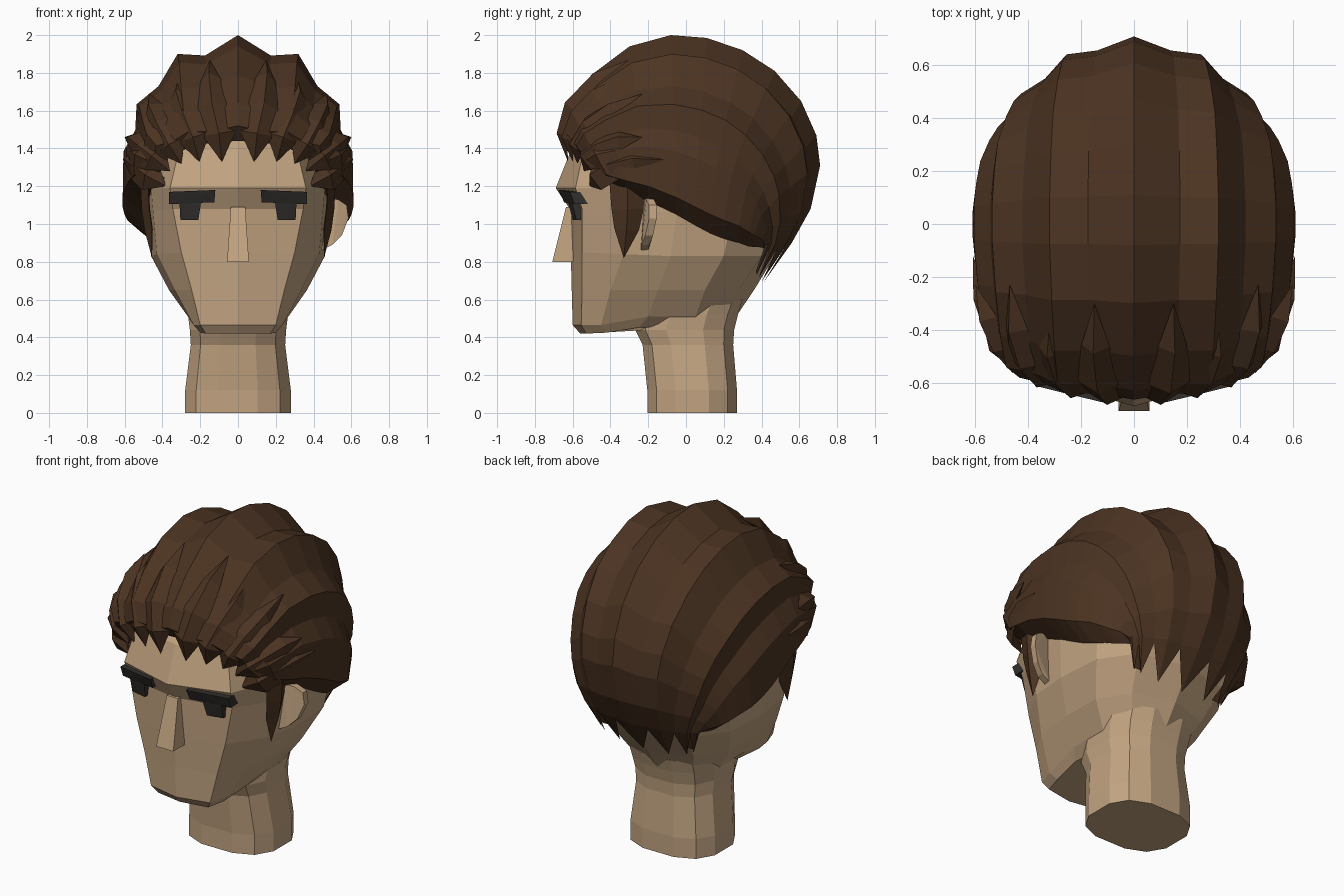
import bpy, bmesh, math
from mathutils import Vector

if "Cube" in bpy.data.objects:
    bpy.data.objects.remove(bpy.data.objects["Cube"])


def material(name, rgb):
    m = bpy.data.materials.new(name)
    m.diffuse_color = (*rgb, 1)
    m.use_nodes = True
    m.node_tree.nodes["Principled BSDF"].inputs["Base Color"].default_value = m.diffuse_color
    return m


SKIN = material("skin", (0.54, 0.37, 0.22))
HAIR = material("brown_hair", (0.072, 0.034, 0.016))
DARK = material("charcoal", (0.032, 0.029, 0.026))


def finish(name, bm, mat):
    bmesh.ops.remove_doubles(bm, verts=bm.verts, dist=0.0005)
    bmesh.ops.recalc_face_normals(bm, faces=bm.faces)
    me = bpy.data.meshes.new(name)
    bm.to_mesh(me)
    bm.free()
    me.materials.append(mat)
    ob = bpy.data.objects.new(name, me)
    bpy.context.collection.objects.link(ob)
    return ob


def loft(name, rings, mat):
    """Closed rings joined by quads, capped at both ends."""
    bm = bmesh.new()
    vr = [[bm.verts.new(p) for p in r] for r in rings]
    n = len(vr[0])
    for a, b in zip(vr, vr[1:]):
        for i in range(n):
            bm.faces.new((a[i], a[(i + 1) % n], b[(i + 1) % n], b[i]))
    bm.faces.new(vr[0])
    bm.faces.new(vr[-1])
    return finish(name, bm, mat)


def hull(name, pts, mat):
    bm = bmesh.new()
    for p in pts:
        bm.verts.new(p)
    bmesh.ops.convex_hull(bm, input=bm.verts)
    bmesh.ops.dissolve_limit(bm, angle_limit=0.02, verts=bm.verts, edges=bm.edges)
    return finish(name, bm, mat)


def lock(name, path, width, height, center=Vector((0, 0, 1.15))):
    """Leaf-shaped strand with a raised ridge, pointed at its ends."""
    path = [Vector(p) for p in path]
    bm = bmesh.new()
    rows = []
    for i, p in enumerate(path):
        t = (path[min(i + 1, len(path) - 1)] - path[max(i - 1, 0)]).normalized()
        n = p - center
        n = (n - t * n.dot(t)).normalized()
        s = t.cross(n)
        k = width[i]
        h = height if k > 0 else 0
        rows.append([bm.verts.new(q) for q in
                     (p - s * k - n * h, p + n * h, p + s * k - n * h, p - n * h * 1.2)])
    for a, b in zip(rows, rows[1:]):
        for i in range(4):
            bm.faces.new((a[i], a[(i + 1) % 4], b[(i + 1) % 4], b[i]))
    bmesh.ops.dissolve_degenerate(bm, dist=0.0005, edges=bm.edges)
    return finish(name, bm, HAIR)


# Head: half sections from face middle to back middle, (front z, back z, points)
sections = [
    (.42, .46, [(0, -.56), (.17, -.53), (.2, -.42), (.22, -.25), (.2, 0), (.12, .15), (0, .2)]),
    (.465, .51, [(0, -.6), (.2, -.555), (.235, -.45), (.265, -.2), (.265, .05), (.18, .2), (0, .265)]),
    (.65, .65, [(0, -.605), (.245, -.55), (.335, -.4), (.365, -.15), (.36, .1), (.25, .28), (0, .36)]),
    (.85, .83, [(0, -.61), (.3, -.55), (.43, -.33), (.46, -.08), (.44, .2), (.3, .4), (0, .47)]),
    (1.08, 1.06, [(0, -.615), (.345, -.55), (.45, -.35), (.49, -.05), (.47, .25), (.32, .48), (0, .55)]),
    (1.19, 1.2, [(0, -.69), (.36, -.585), (.46, -.35), (.49, -.05), (.47, .25), (.32, .48), (0, .55)]),
    (1.4, 1.4, [(0, -.605), (.31, -.54), (.42, -.33), (.45, -.05), (.43, .25), (.3, .45), (0, .5)]),
    (1.6, 1.6, [(0, -.4), (.2, -.36), (.27, -.22), (.3, 0), (.27, .2), (.18, .3), (0, .33)]),
]
rings = []
for zf, zb, half in sections:
    full = half + [(-x, y) for x, y in half[-2:0:-1]]
    rings.append([(x, y, zf + (zb - zf) * min(1, max(0, (y + .45) / .25))) for x, y in full])
loft("head", rings, SKIN)

# Neck, slightly squared: (z, half width, front y, back y)
rings = []
for z, rx, yf, yb in [(0, .28, -.205, .27), (.12, .28, -.205, .27), (.36, .25, -.23, .25),
                      (.44, .255, -.27, .255), (.52, .265, -.25, .275), (.6, .27, -.2, .3)]:
    ring = []
    for i in range(12):
        a = math.radians(15 + 30 * i)
        c, s = (math.copysign(abs(f(a)) ** .75, f(a)) / .975 for f in (math.cos, math.sin))
        ring.append((rx * c, (yf + yb) / 2 + (yb - yf) / 2 * s, z))
    rings.append(ring)
loft("neck", rings, SKIN)

# Nose wedge
hull("nose", [(s * x, y, z) for s in (-1, 1) for x, y, z in
              ((.038, -.635, 1.09), (.038, -.58, 1.09), (.058, -.708, .8), (.058, -.58, .8))], SKIN)

# Single exposed ear, standing out sideways
hull("ear", [(x, y + d, z) for x, y, z in
             ((.44, -.24, .86), (.5, -.235, .89), (.55, -.215, .94), (.585, -.195, 1.03),
              (.575, -.195, 1.1), (.53, -.21, 1.13), (.45, -.22, 1.14)) for d in (0, .04)], SKIN)

# Eyebrows and eyes
for side, s in (("left", -1), ("right", 1)):
    hull(side + "_eyebrow", [(s * x, y + d, z) for x, y, z in
                             ((.12, -.675, 1.18), (.365, -.615, 1.17), (.365, -.59, 1.105), (.125, -.645, 1.115))
                             for d in (0, .08)], DARK)
    hull(side + "_eye", [(s * x, y + d, z) for x, y, z in
                         ((.195, -.625, 1.12), (.31, -.605, 1.12), (.305, -.58, 1.02), (.21, -.6, 1.02))
                         for d in (0, .07)], DARK)

# Main hair: scalloped shell; rows run forehead to nape as
# (crown y, crown z, half width, side edge y, side edge z)
rows = [(-.6, 1.44, .42, -.48, 1.24), (-.665, 1.52, .5, -.47, 1.27), (-.63, 1.64, .56, -.42, 1.26),
        (-.5, 1.79, .585, -.32, 1.23), (-.3, 1.94, .605, -.2, 1.2), (-.08, 2.0, .62, -.05, 1.14),
        (.11, 1.985, .62, .05, 1.09), (.3, 1.92, .61, .13, 1.05), (.47, 1.81, .595, .2, 1.02),
        (.61, 1.65, .56, .28, .99), (.69, 1.47, .525, .33, .96), (.71, 1.31, .495, .36, .94),
        (.66, 1.08, .44, .4, .92), (.56, .9, .39, .42, .89), (.41, .69, .32, .37, .75)]
# Ridge and valley angles down one side with their radial scale
half = [(0, 1), (18, .91), (31, 1), (47, .93), (60, 1), (69, .94), (78, 1), (91, .985)]
columns = [(-a, k) for a, k in half[:0:-1]] + half
last = len(rows) - 1


def shell_point(j, ang, k):
    yc, zc, hx, ya, za = rows[j]
    a = math.radians(ang)
    c = max(0, math.cos(a))
    cy = c ** (.8 + .6 * min(1, max(0, (j - 5) / 4)))    # narrower toward the back
    cz = c ** .8
    if j == 0:
        k = 1
    return Vector((hx * math.sin(a) * k, ya + (yc - ya) * cy * k, za + (zc - za) * cz * k))


bm = bmesh.new()
grid = []
for ang, k in columns:
    col = [shell_point(j, ang, k) for j in range(last + 1)]
    if k < .95:                      # pull valleys up so ridges end in points
        col[last] = col[last - 1].lerp(col[last], .12)
    grid.append(col)
# Tucked underside along each side
for end in (0, -1):
    tuck = [Vector((p.x * .8, p.y, p.z - .1 * math.sin(math.pi * j / last)))
            for j, p in enumerate(grid[end])]
    grid.insert(0 if end == 0 else len(grid), tuck)
vg = [[bm.verts.new(p) for p in col] for col in grid]
for a, b in zip(vg, vg[1:]):
    for j in range(last):
        bm.faces.new((a[j], a[j + 1], b[j + 1], b[j]))
finish("hair_shell", bm, HAIR)

# Swept fringe locks and sideburns, mirrored
fringe = [
    [(.085, -.625, 1.33), (.1, -.66, 1.48), (.135, -.62, 1.63), (.15, -.475, 1.78), (.15, -.3, 1.87)],
    [(.205, -.6, 1.33), (.235, -.635, 1.46), (.285, -.59, 1.58), (.32, -.49, 1.69), (.32, -.38, 1.76)],
    [(.3, -.575, 1.32), (.36, -.595, 1.42), (.42, -.53, 1.53), (.46, -.4, 1.62), (.47, -.23, 1.69)],
    [(.36, -.54, 1.28), (.45, -.54, 1.36), (.515, -.47, 1.41), (.565, -.36, 1.45), (.6, -.23, 1.46)],
    [(.38, -.51, 1.2), (.48, -.49, 1.26), (.545, -.4, 1.31), (.585, -.28, 1.34), (.61, -.12, 1.34)],
]
for side, s in (("left", -1), ("right", 1)):
    for i, path in enumerate(fringe):
        lock(f"{side}_fringe_lock_{i + 1}", [(s * x, y, z) for x, y, z in path],
             (0, .09, .085, .055, 0), .025)
    lock(side + "_sideburn", [(s * x, y, z) for x, y, z in
                              ((.5, -.31, 1.28), (.49, -.31, 1.08), (.475, -.315, .97), (.455, -.33, .82))],
         (.1, .085, .065, 0), .02, Vector((0, -.31, 1.05)))
